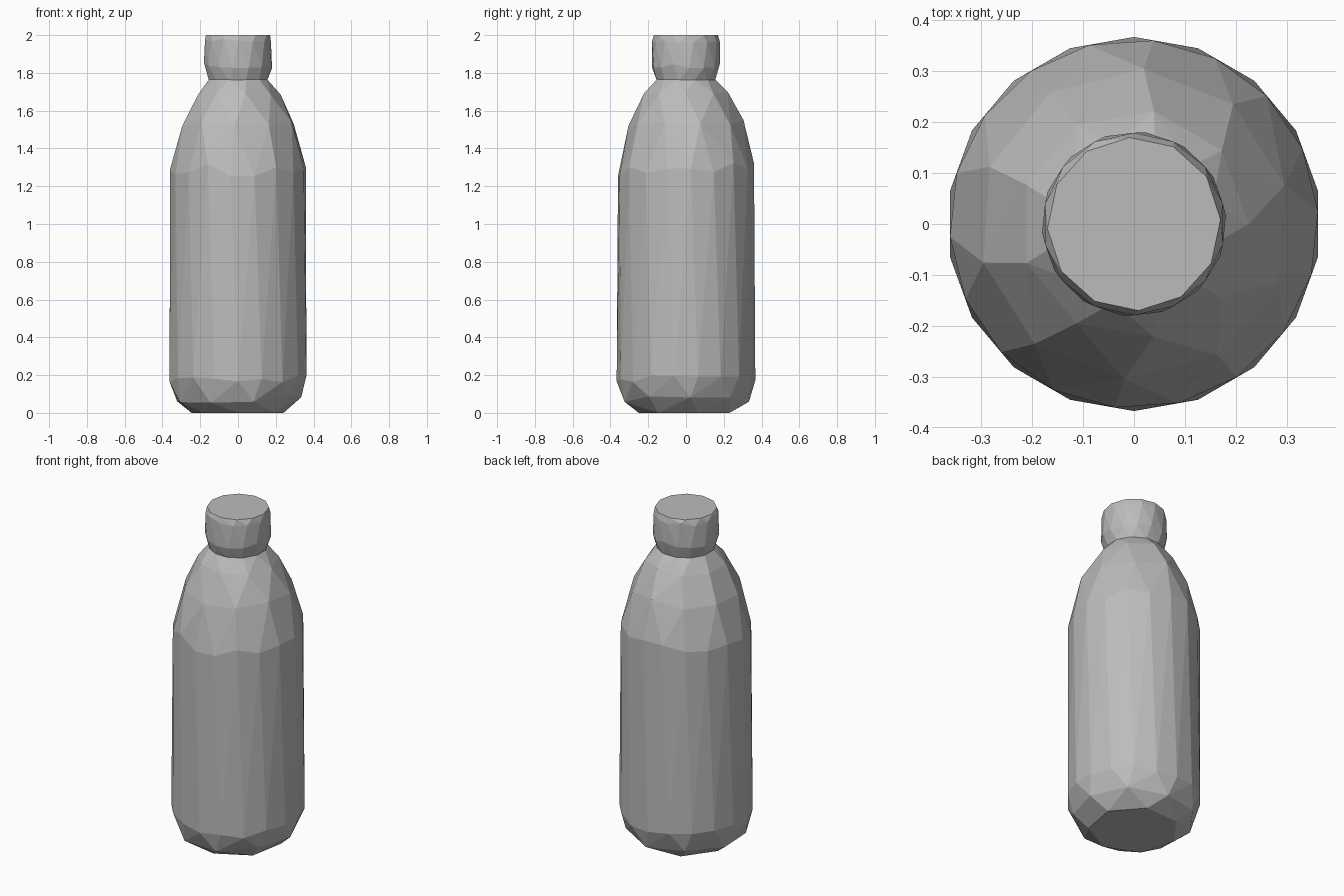
import bpy, bmesh, math, random

cube = bpy.data.objects.get("Cube")
if cube:
    bpy.data.objects.remove(cube, do_unlink=True)

random.seed(4)

grey = bpy.data.materials.new("plain grey")
grey.use_nodes = True
colour = (0.5, 0.5, 0.5, 1)
grey.diffuse_color = colour
grey.node_tree.nodes["Principled BSDF"].inputs["Base Color"].default_value = colour


def faceted_part(name, rings):
    """Wrap a faceted skin round rings of (radius, height, sides, turn, height jitter)."""
    bm = bmesh.new()
    for radius, z, sides, turn, jitter in rings:
        for i in range(sides):
            a = math.tau * (i + turn) / sides
            dz = random.uniform(-jitter, jitter)
            bm.verts.new((radius * math.cos(a), radius * math.sin(a), z + dz))
    hull = bmesh.ops.convex_hull(bm, input=bm.verts[:])
    loose = [v for v in set(hull["geom_interior"] + hull["geom_unused"])
             if isinstance(v, bmesh.types.BMVert) and v.is_valid and not v.link_faces]
    bmesh.ops.delete(bm, geom=loose, context="VERTS")
    bmesh.ops.dissolve_limit(bm, angle_limit=math.radians(2),
                             verts=bm.verts[:], edges=bm.edges[:])
    bmesh.ops.recalc_face_normals(bm, faces=bm.faces[:])
    mesh = bpy.data.meshes.new(name)
    bm.to_mesh(mesh)
    bm.free()
    mesh.materials.append(grey)
    obj = bpy.data.objects.new(name, mesh)
    bpy.context.collection.objects.link(obj)
    return obj


# Body: chamfered foot, straight wall, rounded shoulder
faceted_part("bottle_body", [
    (0.25, 0.0, 7, 0.3, 0),
    (0.335, 0.07, 9, 0.1, 0.02),
    (0.367, 0.18, 18, 0.5, 0.02),
    (0.362, 1.29, 18, 0.2, 0.04),
    (0.305, 1.53, 10, 0.4, 0.02),
    (0.225, 1.69, 9, 0.0, 0.01),
    (0.16, 1.765, 12, 0.5, 0),
])

# Cap: slightly barrel-shaped with a flat top
faceted_part("bottle_cap", [
    (0.158, 1.755, 12, 0.5, 0),
    (0.181, 1.84, 14, 0.2, 0.015),
    (0.179, 1.97, 14, 0.5, 0.012),
    (0.17, 2.0, 12, 0.1, 0),
])
